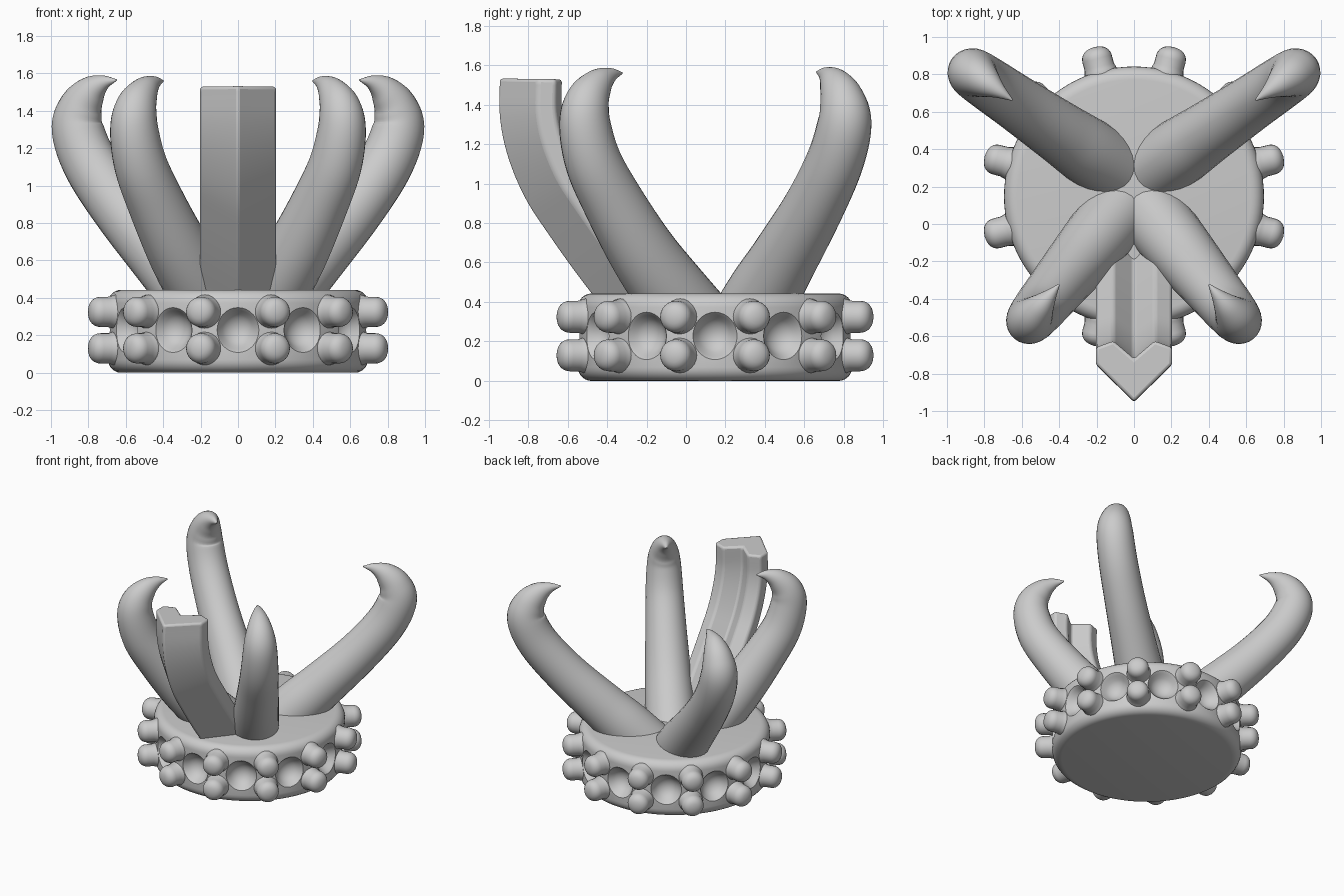
import bpy, bmesh
from math import sin, cos, pi, radians
from mathutils import Vector, Matrix

if "Cube" in bpy.data.objects:
    bpy.data.objects.remove(bpy.data.objects["Cube"])

CY = 0.147  # centre of the round base in y


def finish(bm, name, angle=35, smooth=True):
    bmesh.ops.remove_doubles(bm, verts=bm.verts, dist=1e-5)
    bmesh.ops.recalc_face_normals(bm, faces=bm.faces)
    me = bpy.data.meshes.new(name)
    bm.to_mesh(me)
    bm.free()
    ob = bpy.data.objects.new(name, me)
    bpy.context.collection.objects.link(ob)
    bpy.ops.object.select_all(action='DESELECT')
    ob.select_set(True)
    bpy.context.view_layer.objects.active = ob
    if smooth:
        bpy.ops.object.shade_smooth_by_angle(angle=radians(angle))
    return ob


def bridge(bm, rings):
    n = len(rings[0])
    for a, b in zip(rings, rings[1:]):
        for i in range(n):
            bm.faces.new((a[i], a[(i + 1) % n], b[(i + 1) % n], b[i]))


def lathe(bm, profile, mat, n):
    rings = [[bm.verts.new(mat @ Vector((r * cos(2 * pi * i / n), r * sin(2 * pi * i / n), z)))
              for i in range(n)] for r, z in profile]
    bridge(bm, rings)


def smooth_path(pts, steps=6):
    p = [Vector(q) for q in pts]
    p = [2 * p[0] - p[1]] + p + [2 * p[-1] - p[-2]]
    out = []
    for a, b, c, d in zip(p, p[1:], p[2:], p[3:]):
        for k in range(steps):
            t = k / steps
            out.append(0.5 * (2 * b + (c - a) * t + (2 * a - 5 * b + 4 * c - d) * t * t
                              + (3 * b - a - 3 * c + d) * t ** 3))
    return out + [p[-2]]


def sweep(name, pts, section, origin, direction, angle=35):
    """Sweep a section (side, outward) along points (distance, height, scale) in a vertical plane."""
    path = smooth_path(pts)
    d = Vector((*direction, 0)).normalized()
    side = Vector((-d.y, d.x, 0))
    bm = bmesh.new()
    rings = []
    for i, q in enumerate(path):
        t = path[min(i + 1, len(path) - 1)] - path[max(i - 1, 0)]
        t = Vector((t.x, t.y)).normalized()
        normal = d * t.y - Vector((0, 0, t.x))
        c = Vector((*origin, 0)) + d * q.x + Vector((0, 0, q.y))
        rings.append([bm.verts.new(c + side * u * q.z + normal * v * q.z) for u, v in section])
    bridge(bm, rings)
    bm.faces.new(rings[0])
    bm.faces.new(rings[-1])
    return finish(bm, name, angle)


# Round base with rounded rims
B = 0.07
low = [(0.695 - B + B * sin(a), B - B * cos(a)) for a in [k * pi / 12 for k in range(7)]]
prof = [(0, 0)] + low + [(r, 0.443 - z) for r, z in reversed(low)] + [(0, 0.443)]
bm = bmesh.new()
lathe(bm, prof, Matrix.Translation((0, CY, 0)), 96)
base = finish(bm, "base", smooth=False)

# Ring of twelve dimples, with flared mouths, cut into the side
cup = [(0, 0.605)] + [(0.108 * sin(a), 0.713 - 0.108 * cos(a)) for a in [k * pi / 18 for k in range(1, 7)]]
cup += [(0.104, 0.673), (0.112, 0.686), (0.125, 0.70), (0.125, 0.78), (0, 0.78)]
bm = bmesh.new()
for k in range(12):
    m = (Matrix.Translation((0, CY, 0.228)) @ Matrix.Rotation(k * pi / 6, 4, 'Z')
         @ Matrix.Rotation(pi / 2, 4, 'Y'))
    lathe(bm, cup, m, 32)
cutter = finish(bm, "dimple_cutter", smooth=False)
cutter.hide_render = True
mod = base.modifiers.new("dimples", 'BOOLEAN')
mod.operation = 'DIFFERENCE'
mod.solver = 'EXACT'
mod.object = cutter
bpy.ops.object.select_all(action='DESELECT')
base.select_set(True)
bpy.context.view_layer.objects.active = base
bpy.ops.object.modifier_apply(modifier=mod.name)
bpy.data.objects.remove(cutter)
bpy.ops.object.shade_smooth_by_angle(angle=radians(40))

# Two rows of rounded studs between the dimples
R = 0.06
stud = [(0.084, 0.60), (0.092, 0.68), (0.086, 0.70), (0.081, 0.72)]
stud += [(0.021 + R * cos(a), 0.763 + R * sin(a)) for a in [k * pi / 12 for k in range(6)]]
stud += [(0.022, 0.824), (0, 0.827)]
bm = bmesh.new()
for k in range(12):
    for z in (0.13, 0.325):
        m = (Matrix.Translation((0, CY, z)) @ Matrix.Rotation(radians(15 + 30 * k), 4, 'Z')
             @ Matrix.Rotation(pi / 2, 4, 'Y'))
        lathe(bm, stud, m, 24)
finish(bm, "studs", 60)

# Four hooked prongs, slightly oval: (x offset, height, radius)
oval = [(0.95 * cos(2 * pi * i / 28), sin(2 * pi * i / 28)) for i in range(28)]
back = [(0.05, 0.20, .20), (0.25, 0.44, .19), (0.40, 0.61, .175), (0.62, 0.87, .158), (0.785, 1.11, .15),
        (0.857, 1.30, .142), (0.84, 1.42, .12), (0.785, 1.505, .085), (0.72, 1.55, .042), (0.65, 1.565, .004)]
front = [(0.03, 0.20, .20), (0.19, 0.44, .19), (0.315, 0.65, .175), (0.435, 0.90, .158), (0.52, 1.11, .146),
         (0.555, 1.30, .133), (0.543, 1.42, .115), (0.50, 1.505, .08), (0.45, 1.548, .04), (0.40, 1.56, .004)]
for label, pts, oy, slope in (("back", back, 0.22, 0.68), ("front", front, 0.165, -1.22)):
    f = (1 + slope * slope) ** 0.5
    for s, sx in (("right", 1), ("left", -1)):
        sweep(f"{label}_{s}_prong", [(x * f, z, r) for x, z, r in pts], oval, (0, oy), (sx, slope), 60)

# Front upright bar with a chevron section and flat top
half = [(0.204, -0.04), (0.204, -0.13), (0.11, -0.165)]
chevron = [(0, 0.16)] + half + [(0, -0.07)] + [(-u, v) for u, v in reversed(half)]
bar_path = [(0.10, 0.2, 1), (0.25, 0.4, 1), (0.42, 0.62, 1), (0.57, 0.83, 1), (0.68, 1.0, 1),
            (0.755, 1.18, 1), (0.79, 1.35, 1), (0.79, 1.53, 1)]
bar = sweep("front_bar", bar_path, chevron, (0, 0), (0, -1), 30)
bev = bar.modifiers.new("soft_edges", 'BEVEL')
bev.width = 0.016
bev.segments = 3
bev.limit_method = 'ANGLE'
bev.angle_limit = radians(30)
